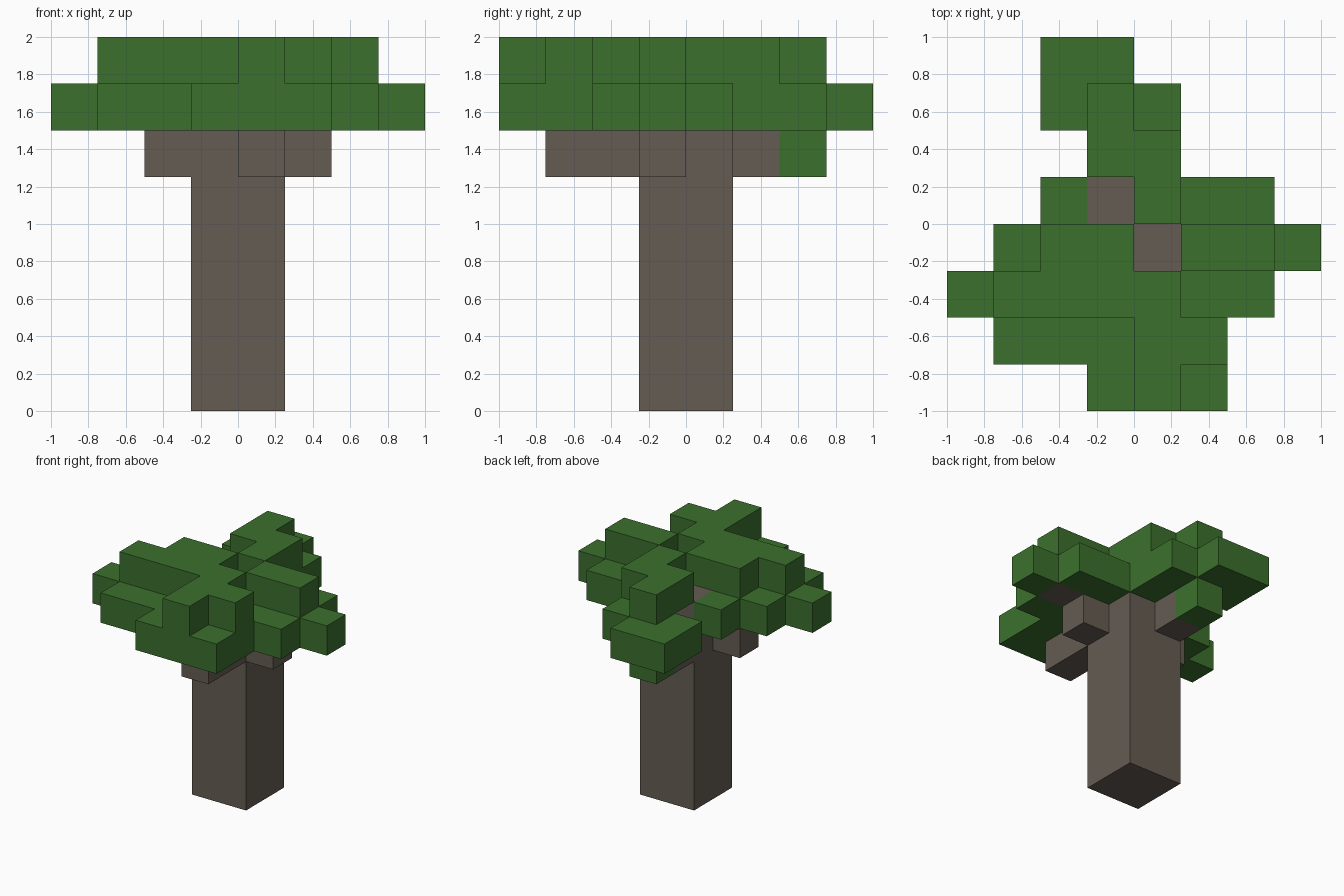
import bpy
import bmesh
from mathutils import Vector

CELL = 0.25
SIDE = 8

if "Cube" in bpy.data.objects:
    bpy.data.objects.remove(bpy.data.objects["Cube"], do_unlink=True)


def make_material(name, rgb):
    mat = bpy.data.materials.new(name)
    mat.use_nodes = True
    color = (*rgb, 1.0)
    mat.diffuse_color = color
    bsdf = next(n for n in mat.node_tree.nodes if n.type == "BSDF_PRINCIPLED")
    bsdf.inputs["Base Color"].default_value = color
    bsdf.inputs["Roughness"].default_value = 0.9
    return mat


bark = make_material("bark brown", (0.130, 0.107, 0.085))
leaf = make_material("leaf green", (0.044, 0.163, 0.026))


def block_mesh(name, cells, mat):
    """Join grid cells into one shell, leaving out faces shared by two cells."""
    cells = set(cells)
    bm = bmesh.new()
    for cell in cells:
        centre = Vector(cell) + Vector((0.5, 0.5, 0.5))
        for axis in range(3):
            for sign in (-1, 1):
                normal = Vector((0, 0, 0))
                normal[axis] = sign
                if tuple(int(c + n) for c, n in zip(cell, normal)) in cells:
                    continue
                u = Vector((0, 0, 0))
                u[(axis + 1) % 3] = 0.5
                v = normal.cross(u)
                mid = centre + normal / 2
                corners = (mid - u - v, mid + u - v, mid + u + v, mid - u + v)
                bm.faces.new([bm.verts.new(p) for p in corners])
    bmesh.ops.remove_doubles(bm, verts=bm.verts, dist=0.001)
    for vert in bm.verts:
        vert.co = (vert.co - Vector((SIDE / 2, SIDE / 2, 0))) * CELL
    mesh = bpy.data.meshes.new(name)
    bm.to_mesh(mesh)
    bm.free()
    mesh.materials.append(mat)
    obj = bpy.data.objects.new(name, mesh)
    bpy.context.collection.objects.link(obj)
    return obj


def layer(level, rows):
    """Turn a plan drawn front row first into grid cells at one level."""
    return [(i, j, level) for j, row in enumerate(rows)
            for i, mark in enumerate(row) if mark == "#"]


# Square trunk
block_mesh("trunk", [(i, j, k) for i in (3, 4) for j in (3, 4) for k in range(7)], bark)

# Stepped branches reaching out to the leaf clusters
branches = {
    "front_branch": [(4, 2, 5), (4, 1, 5)],
    "back_branch": [(3, 5, 5)],
    "left_branch": [(5, 3, 5), (6, 3, 6)],
    "right_branch": [(2, 3, 5), (1, 2, 6)],
}
for name, cells in branches.items():
    block_mesh(name, cells, bark)

# Leaf canopy: one hanging block, a broad lower tier and a sparse upper tier
lower_tier = [
    "...###..",
    ".#####..",
    "#.#####.",
    ".##..#.#",
    "..#..##.",
    "....#...",
    "..###...",
    "..##....",
]
upper_tier = [
    "....#...",
    "....##..",
    ".####...",
    "..##.##.",
    "....#...",
    "...##...",
    "...#....",
]
block_mesh("leaf_canopy", [(3, 6, 5)] + layer(6, lower_tier) + layer(7, upper_tier), leaf)
